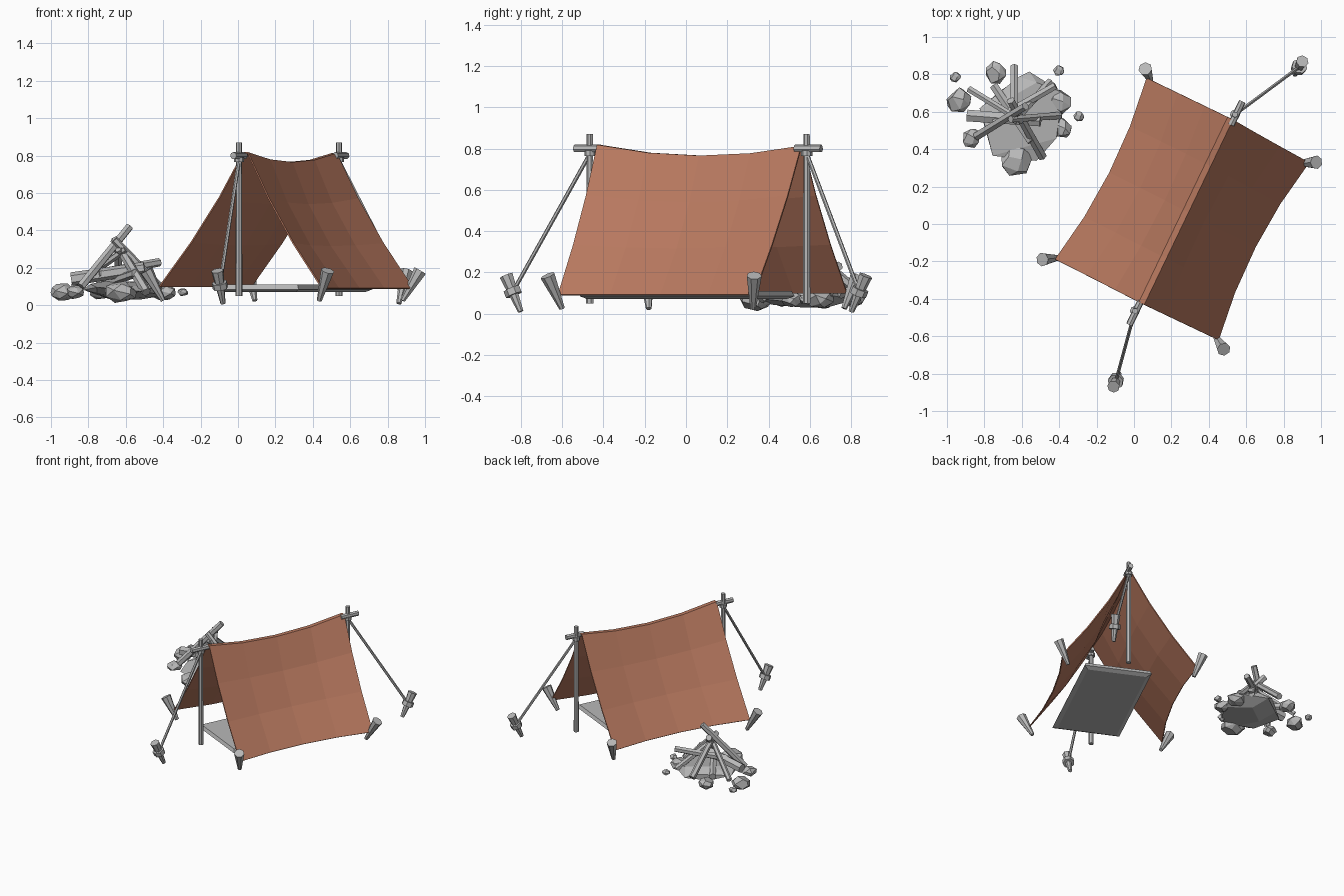
import bpy, bmesh, math, random
from mathutils import Vector

random.seed(4)
if "Cube" in bpy.data.objects:
    bpy.data.objects.remove(bpy.data.objects["Cube"])


def material(name, rgb):
    m = bpy.data.materials.new(name)
    m.use_nodes = True
    m.diffuse_color = (*rgb, 1)
    bsdf = next(n for n in m.node_tree.nodes if n.type == "BSDF_PRINCIPLED")
    bsdf.inputs["Base Color"].default_value = (*rgb, 1)
    return m


canvas = material("canvas_brown", (0.48, 0.19, 0.115))
grey = material("plain_grey", (0.48, 0.48, 0.48))


def finish(bm, name, mat):
    bmesh.ops.recalc_face_normals(bm, faces=bm.faces)
    mesh = bpy.data.meshes.new(name)
    bm.to_mesh(mesh)
    bm.free()
    mesh.materials.append(mat)
    ob = bpy.data.objects.new(name, mesh)
    bpy.context.collection.objects.link(ob)
    return ob


def rod(name, a, b, r1, r2=None, sides=7):
    """Tapered rod from point a (radius r1) to point b (radius r2)."""
    a, b = Vector(a), Vector(b)
    d = b - a
    bm = bmesh.new()
    bmesh.ops.create_cone(bm, cap_ends=True, segments=sides, radius1=r1,
                          radius2=r1 if r2 is None else r2, depth=d.length)
    ob = finish(bm, name, grey)
    ob.location = (a + b) / 2
    ob.rotation_euler = d.to_track_quat("Z", "Y").to_euler()
    return ob


def stone(name, x, y, z, r, flat=0.8):
    """Chunky boulder: hull of points spread over a squashed sphere."""
    bm = bmesh.new()
    count = 18
    for i in range(count):
        h = 1 - 2 * (i + 0.5) / count
        ang = i * 2.4 + random.uniform(-0.3, 0.3)
        w = math.sqrt(1 - h * h)
        k = r * random.uniform(0.93, 1.1)
        bm.verts.new((x + k * w * math.cos(ang), y + k * w * math.sin(ang), z + k * h * flat))
    bmesh.ops.convex_hull(bm, input=bm.verts)
    bmesh.ops.dissolve_limit(bm, angle_limit=0.3, verts=bm.verts, edges=bm.edges)
    return finish(bm, name, grey)


# Tent directions: along the ridge and across it
along = Vector((0.43, 0.903, 0)).normalized()
across = Vector((along.y, -along.x, 0))
ridge = [Vector((0.04, -0.425, 0.815)), Vector((0.515, 0.565, 0.81))]
corners = {-1: [Vector((-0.42, -0.19, 0.1)), Vector((0.07, 0.78, 0.1))],
           1: [Vector((0.45, -0.62, 0.09)), Vector((0.935, 0.33, 0.09))]}

# Canvas: one sagging sheet with a narrow ridge strip
LONG, DOWN = 4, 3


def canvas_point(side, s, t):
    bow = 4 * s * (1 - s)
    top = ridge[0].lerp(ridge[1], s) + across * side * 0.014
    top.z -= 0.05 * bow
    low = corners[side][0].lerp(corners[side][1], s) - across * side * 0.05 * bow
    p = top.lerp(low, t)
    return p - across * side * 4 * t * (1 - t) * (0.028 + 0.015 * bow)


bm = bmesh.new()
rows = []
for i in range(LONG + 1):
    s = i / LONG
    left = [canvas_point(-1, s, 1 - j / DOWN) for j in range(DOWN + 1)]
    right = [canvas_point(1, s, j / DOWN) for j in range(DOWN + 1)]
    rows.append([bm.verts.new(p) for p in left + right])
for r0, r1 in zip(rows, rows[1:]):
    for j in range(len(r0) - 1):
        bm.faces.new((r0[j], r0[j + 1], r1[j + 1], r1[j]))
tent = finish(bm, "tent_canvas", canvas)
thick = tent.modifiers.new("thickness", "SOLIDIFY")
thick.thickness = 0.008
thick.offset = 0

# Upright poles with lashed ridge pegs, guy ropes and guy stakes
ends = {"front": ((0.005, -0.465), -1, (-0.11, -0.87), (-0.08, -0.8)),
        "back": ((0.54, 0.585), 1, (0.9, 0.87), (0.86, 0.8))}
for name, ((x, y), way, head, tip) in ends.items():
    rod(name + "_pole", (x, y, 0.05), (x, y, 0.87), 0.019, 0.016)
    mid = Vector((x, y, 0.8)) + across * 0.005
    rod(name + "_ridge_peg", mid - along * way * 0.06, mid + along * way * 0.08, 0.019)
    rod(name + "_lashing", (x, y, 0.765), (x, y, 0.79), 0.027, sides=8)
    top, bottom = Vector((*head, 0.185)), Vector((*tip, 0.01))
    rod(name + "_guy_stake", bottom, top, 0.014, 0.034)
    knot = bottom.lerp(top, 0.55)
    axis = (top - bottom).normalized()
    rod(name + "_guy_knot", knot - axis * 0.017, knot + axis * 0.017, 0.042, 0.042)
    rod(name + "_guy_rope", (x, y, 0.775), knot, 0.01, sides=6)

# Corner stakes: they lean out away from the tent
leans = {"front_right": ((-0.49, -0.19), (-0.4, -0.18)),
         "back_right": ((0.06, 0.83), (0.09, 0.765)),
         "front_left": ((0.48, -0.67), (0.435, -0.6)),
         "back_left": ((0.975, 0.33), (0.88, 0.325))}
for name, (head, tip) in leans.items():
    rod(name + "_corner_stake", (*tip, 0.025), (*head, 0.185), 0.014, 0.037)

# Sleeping mat: slab tapering to its underside
centre = Vector((0.3, 0.005, 0))
bm = bmesh.new()
loops = []
for z, half_w, half_l in ((0.07, 0.215, 0.43), (0.085, 0.245, 0.46), (0.11, 0.235, 0.45)):
    loops.append([bm.verts.new(centre + across * a * half_w + along * b * half_l + Vector((0, 0, z)))
                  for a, b in ((-1, -1), (1, -1), (1, 1), (-1, 1))])
for lo, hi in zip(loops, loops[1:]):
    for i in range(4):
        j = (i + 1) % 4
        bm.faces.new((lo[i], lo[j], hi[j], hi[i]))
bm.faces.new(loops[0])
bm.faces.new(loops[-1])
finish(bm, "sleeping_mat", grey)

# Fire pit: ash bed and ring of stones
stone("ash_bed", -0.6, 0.57, 0.085, 0.24, 0.25)
ring = [(-0.935, 0.66, 0.07), (-0.74, 0.81, 0.06), (-0.955, 0.785, 0.03),
        (-0.4, 0.82, 0.03), (-0.4, 0.65, 0.068), (-0.385, 0.515, 0.055),
        (-0.295, 0.575, 0.03), (-0.63, 0.34, 0.085), (-0.87, 0.46, 0.052)]
for i, (x, y, r) in enumerate(ring):
    stone("fire_stone_%d" % i, x, y, 0.07, r, 0.7)

# Firewood: sticks leaning together over the ash bed
sticks = [((-0.84, 0.47, 0.1), (-0.58, 0.63, 0.42), 0.025),
          ((-0.49, 0.36, 0.07), (-0.66, 0.66, 0.35), 0.026),
          ((-0.64, 0.84, 0.1), (-0.64, 0.57, 0.33), 0.024),
          ((-0.88, 0.72, 0.1), (-0.6, 0.55, 0.3), 0.02),
          ((-0.89, 0.58, 0.14), (-0.5, 0.55, 0.2), 0.036),
          ((-0.75, 0.55, 0.17), (-0.42, 0.74, 0.23), 0.025),
          ((-0.45, 0.76, 0.09), (-0.64, 0.55, 0.3), 0.022),
          ((-0.4, 0.58, 0.08), (-0.66, 0.56, 0.35), 0.022),
          ((-0.75, 0.74, 0.1), (-0.55, 0.44, 0.17), 0.026)]
for i, (a, b, r) in enumerate(sticks):
    rod("firewood_%d" % i, a, b, r, r * 0.9, 6)
